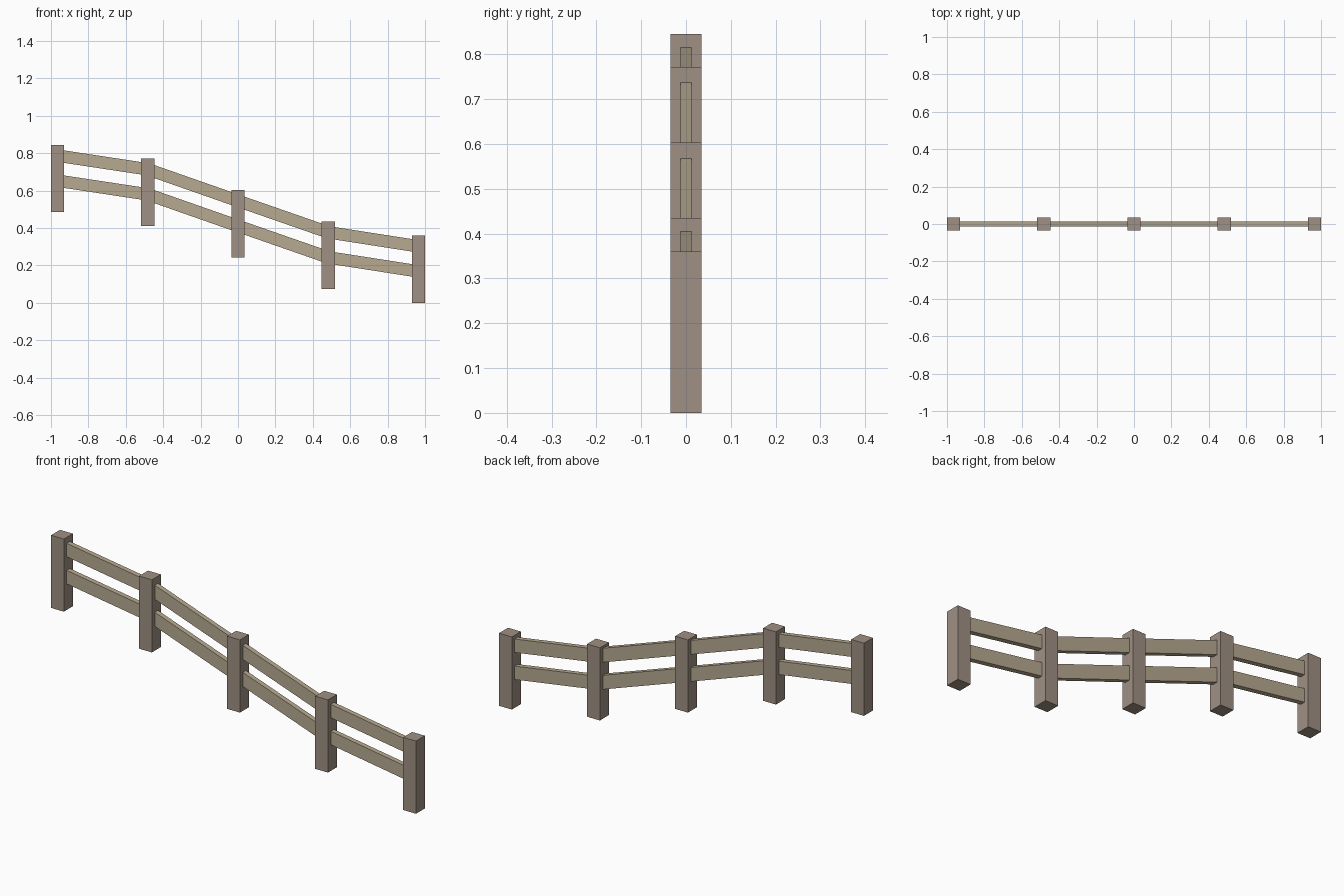
import bpy, math

if "Cube" in bpy.data.objects:
    bpy.data.objects.remove(bpy.data.objects["Cube"])

def material(name, color):
    m = bpy.data.materials.new(name)
    m.diffuse_color = (*color, 1)
    m.use_nodes = True
    m.node_tree.nodes["Principled BSDF"].inputs["Base Color"].default_value = m.diffuse_color
    return m

post_wood = material("post_wood", (0.35, 0.28, 0.23))
rail_wood = material("rail_wood", (0.47, 0.40, 0.28))

def box(name, center, size, mat, tilt=0.0):
    bpy.ops.mesh.primitive_cube_add(size=1, location=center, rotation=(0, tilt, 0))
    ob = bpy.context.object
    ob.name = name
    ob.scale = size
    ob.data.materials.append(mat)
    bpy.ops.object.transform_apply(location=False, rotation=True, scale=True)

POST_W, POST_H = 0.07, 0.36
RAIL_T, RAIL_H = 0.025, 0.066
SPACING = 0.4825
bases = [0.485, 0.412, 0.243, 0.075, 0.0]   # ground height along the slope
feet = [((i - 2) * SPACING, z) for i, z in enumerate(bases)]

# Posts
for i, (x, z) in enumerate(feet):
    box(f"post_{i + 1}", (x, 0, z + POST_H / 2), (POST_W, POST_W, POST_H), post_wood)

# Two sloping rails between each pair of posts
for i, ((x0, z0), (x1, z1)) in enumerate(zip(feet, feet[1:])):
    length = math.hypot(x1 - x0, z1 - z0)
    tilt = math.atan2(z0 - z1, x1 - x0)
    for label, height in (("upper", 0.302), ("lower", 0.168)):
        box(f"{label}_rail_{i + 1}", ((x0 + x1) / 2, 0, (z0 + z1) / 2 + height),
            (length, RAIL_T, RAIL_H), rail_wood, tilt)
